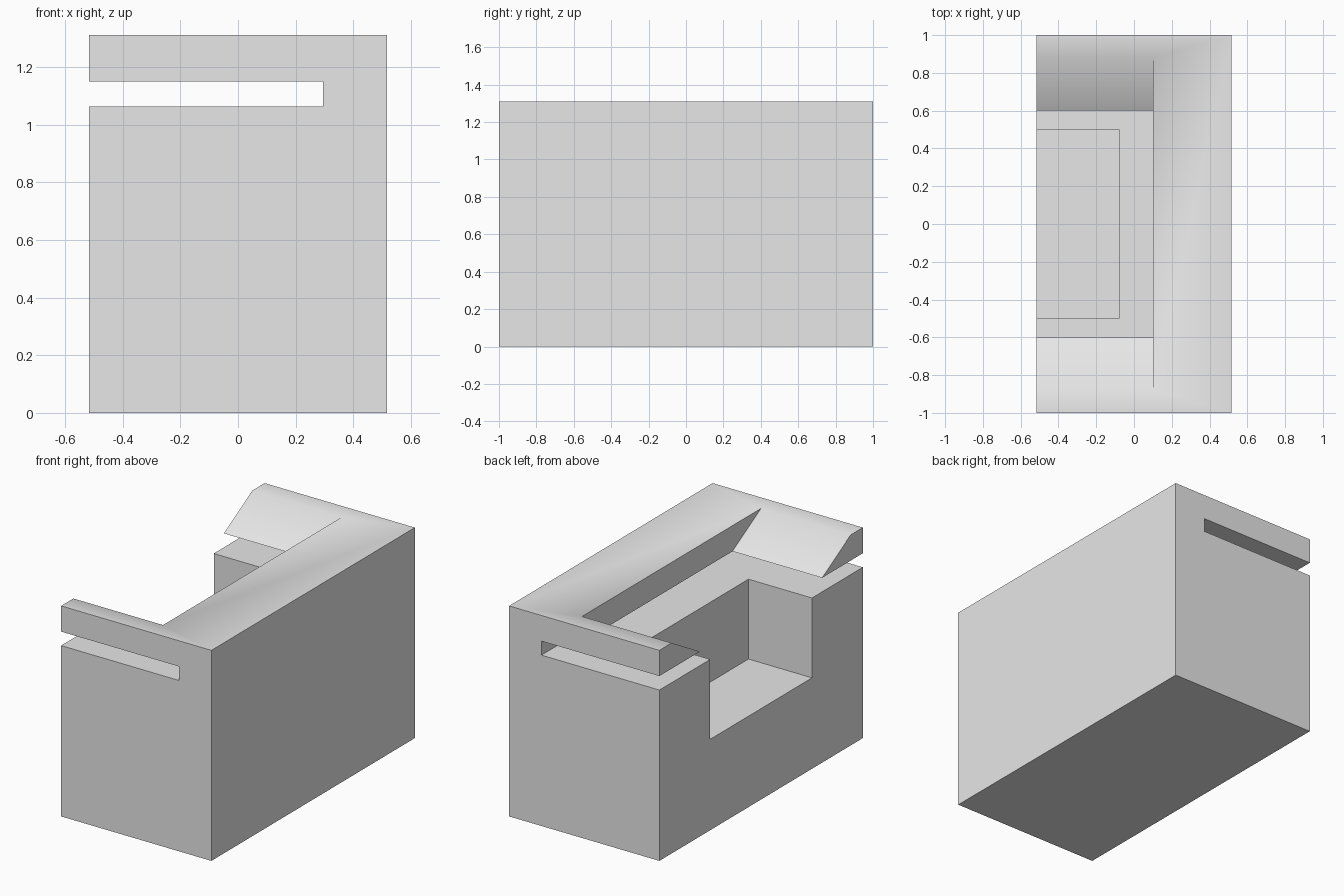
import bpy
import math

old = bpy.data.objects.get("Cube")
if old:
    bpy.data.objects.remove(old, do_unlink=True)

HALF_X, HALF_Y, TOP = 0.517, 1.0, 1.31
SLOT_LOW, SLOT_HIGH = 1.063, 1.15
OUT = 0.2  # how far cutters reach past the block

grey = bpy.data.materials.new("plain grey")
grey.use_nodes = True
colour = (0.8, 0.8, 0.8, 1)
grey.diffuse_color = colour
grey.node_tree.nodes["Principled BSDF"].inputs["Base Color"].default_value = colour


def prism(name, profile, x0, x1):
    """Extrude a counter-clockwise (y, z) profile from x0 to x1."""
    n = len(profile)
    verts = [(x, y, z) for x in (x0, x1) for y, z in profile]
    faces = [tuple(reversed(range(n))), tuple(range(n, 2 * n))]
    faces += [(i, (i + 1) % n, (i + 1) % n + n, i + n) for i in range(n)]
    mesh = bpy.data.meshes.new(name)
    mesh.from_pydata(verts, [], faces)
    mesh.materials.append(grey)
    ob = bpy.data.objects.new(name, mesh)
    bpy.context.collection.objects.link(ob)
    return ob


def rect(half_y, z0, z1):
    return [(-half_y, z0), (half_y, z0), (half_y, z1), (-half_y, z1)]


# Solid block
block = prism("block_body", rect(HALF_Y, 0, TOP), -HALF_X, HALF_X)

# Slot through the whole length, pocket open to the side, flared top opening
slope = (0.88 - 0.6) / (TOP - SLOT_HIGH)
flare = 0.88 + slope * OUT
opening = [(-0.6, SLOT_HIGH - 0.04), (0.6, SLOT_HIGH - 0.04), (0.6, SLOT_HIGH),
           (flare, TOP + OUT), (-flare, TOP + OUT), (-0.6, SLOT_HIGH)]
side = -HALF_X - OUT
cutters = [
    prism("slot_cutter", rect(HALF_Y + OUT, SLOT_LOW, SLOT_HIGH), side, 0.295),
    prism("pocket_cutter", rect(0.5, 0.566, SLOT_LOW + 0.04), side, -0.08),
    prism("opening_cutter", opening, side, 0.1),
]

bpy.context.view_layer.objects.active = block
for cutter in cutters:
    cutter.hide_render = True
    mod = block.modifiers.new(cutter.name, "BOOLEAN")
    mod.operation = "DIFFERENCE"
    mod.solver = "EXACT"
    mod.object = cutter
    bpy.ops.object.modifier_apply(modifier=mod.name)
    bpy.data.objects.remove(cutter, do_unlink=True)

# Smooth across the shallow flare, sharp everywhere else
for ob in bpy.context.selected_objects:
    ob.select_set(False)
block.select_set(True)
bpy.ops.object.shade_smooth_by_angle(angle=math.radians(30.5))
